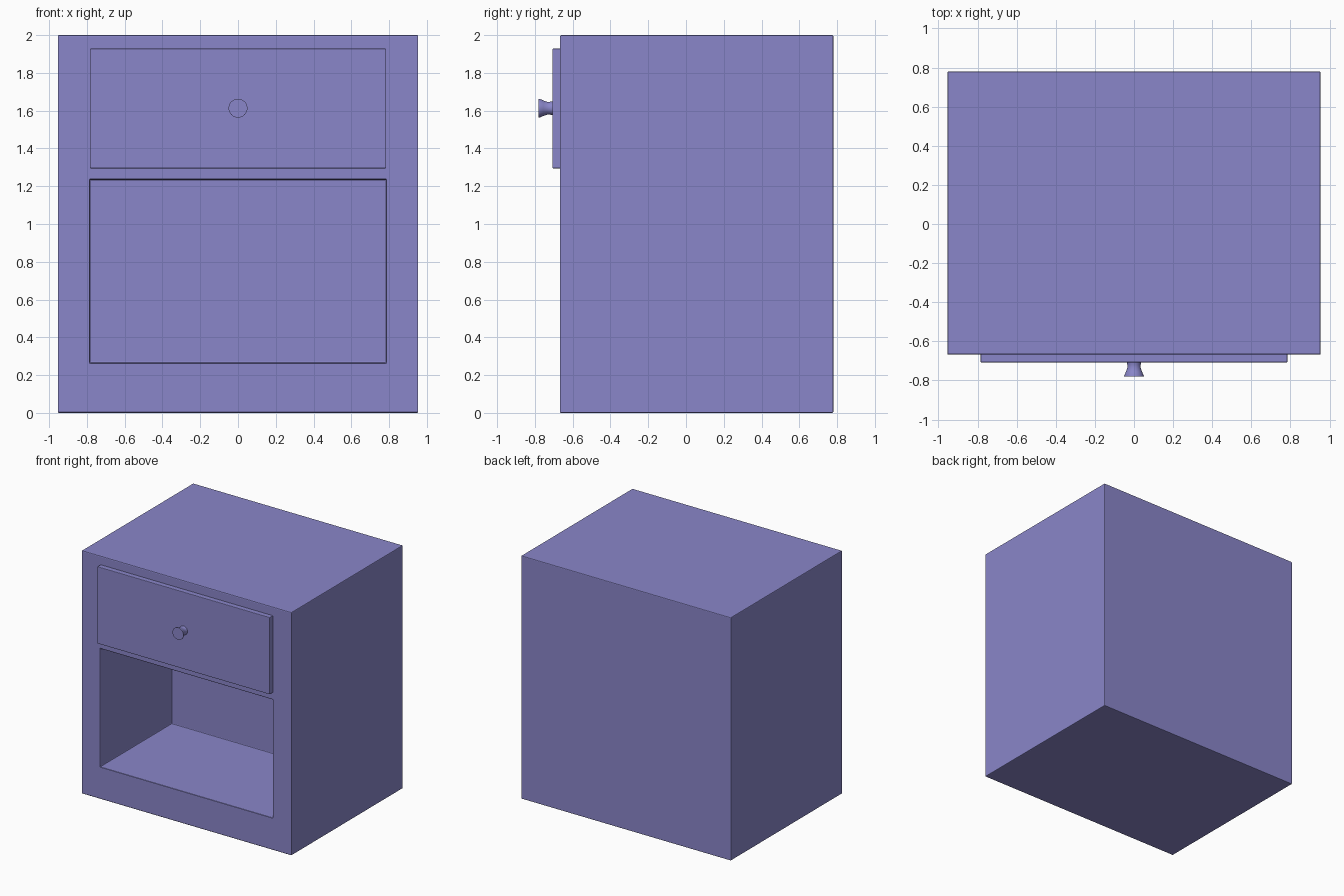
import bpy, bmesh, math
from mathutils import Vector

if "Cube" in bpy.data.objects:
    bpy.data.objects.remove(bpy.data.objects["Cube"])

# Violet paint shared by every part
paint = bpy.data.materials.new("violet_paint")
paint.diffuse_color = (0.254, 0.24, 0.588, 1)
paint.use_nodes = True
paint.node_tree.nodes["Principled BSDF"].inputs["Base Color"].default_value = paint.diffuse_color


def finish(bm, name, bevel=0.0):
    bmesh.ops.recalc_face_normals(bm, faces=bm.faces)
    mesh = bpy.data.meshes.new(name)
    bm.to_mesh(mesh)
    bm.free()
    mesh.materials.append(paint)
    ob = bpy.data.objects.new(name, mesh)
    bpy.context.collection.objects.link(ob)
    if bevel:
        mod = ob.modifiers.new("soft_edges", 'BEVEL')
        mod.width = bevel
        mod.segments = 2
        mod.limit_method = 'ANGLE'
    return ob


def box(lo, hi):
    bm = bmesh.new()
    bmesh.ops.create_cube(bm, size=1)
    lo, hi = Vector(lo), Vector(hi)
    for v in bm.verts:
        v.co = (lo + hi) / 2 + v.co * (hi - lo)
    return bm


# Cabinet: solid box with an open cubby pushed in from the front face
FRONT, BACK, CUBBY_BACK = -0.667, 0.78, 0.26
bm = box((-0.954, FRONT, 0), (0.954, BACK, 2))
bm.normal_update()
front = min(bm.faces, key=lambda f: f.calc_center_median().y)
bmesh.ops.inset_individual(bm, faces=[front], thickness=0.1)
for v in front.verts:
    v.co = (math.copysign(0.785, v.co.x), FRONT, 1.235 if v.co.z > 1 else 0.265)
inner = bmesh.ops.extrude_discrete_faces(bm, faces=[front])["faces"][0]
for v in inner.verts:
    v.co.y = CUBBY_BACK
finish(bm, "cabinet", 0.006)

# Drawer front, seated slightly into the cabinet face
finish(box((-0.784, -0.708, 1.295), (0.784, -0.655, 1.928)), "drawer_front", 0.004)

# Knob: flared profile spun around the front-back axis
profile = [(0, -0.78), (0.05, -0.78), (0.05, -0.775), (0.041, -0.755),
           (0.034, -0.735), (0.034, -0.72), (0.038, -0.70), (0, -0.70)]
bm = bmesh.new()
verts = [bm.verts.new((r, y, 1.613)) for r, y in profile]
edges = [bm.edges.new(pair) for pair in zip(verts, verts[1:])]
bmesh.ops.spin(bm, geom=verts + edges, cent=(0, 0, 1.613), axis=(0, 1, 0),
               angle=math.tau, steps=32)
bmesh.ops.remove_doubles(bm, verts=bm.verts, dist=1e-4)
knob = finish(bm, "drawer_knob")
bpy.context.view_layer.objects.active = knob
knob.select_set(True)
bpy.ops.object.shade_smooth_by_angle(angle=math.radians(35))
